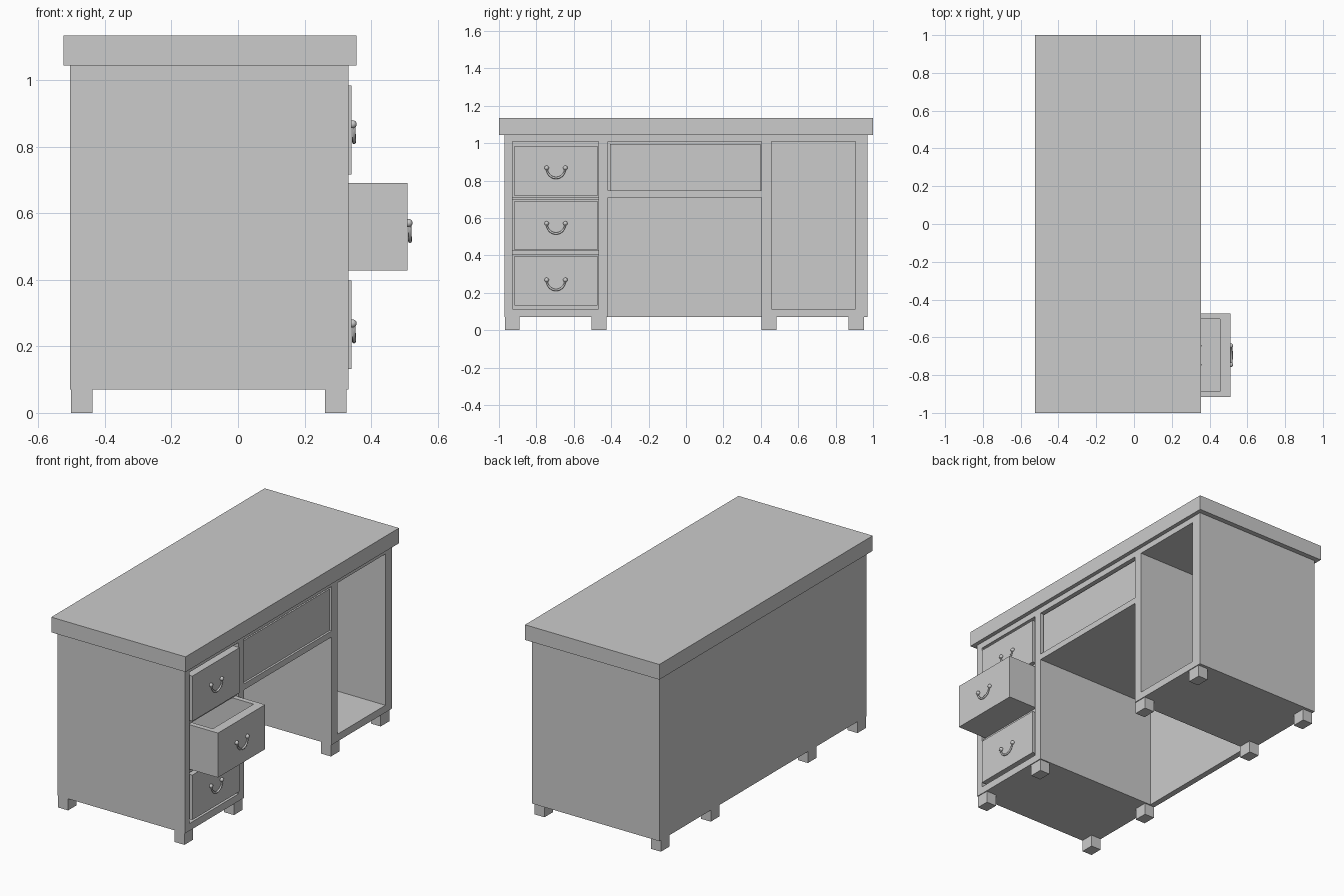
import bpy, bmesh, math
from mathutils import Matrix

if "Cube" in bpy.data.objects:
    bpy.data.objects.remove(bpy.data.objects["Cube"])


def add_cube(bm, x, y, z):
    m = Matrix.Translation(((x[0] + x[1]) / 2, (y[0] + y[1]) / 2, (z[0] + z[1]) / 2))
    m = m @ Matrix.Diagonal((x[1] - x[0], y[1] - y[0], z[1] - z[0], 1))
    bmesh.ops.create_cube(bm, size=1, matrix=m)


def boxes(name, parts):
    """One object made of several (x, y, z) range boxes."""
    bm = bmesh.new()
    for p in parts:
        add_cube(bm, *p)
    me = bpy.data.meshes.new(name)
    bm.to_mesh(me)
    bm.free()
    ob = bpy.data.objects.new(name, me)
    bpy.context.collection.objects.link(ob)
    return ob


def drawer(name, face, length, y, z, front=0.055, wall=0.03):
    """Open-topped tray whose front panel ends at x = face."""
    back, inner = face - length, face - front
    boxes(name, [
        ((inner, face), y, z),
        ((back, back + wall), y, z),
        ((back + wall, inner), (y[0], y[0] + wall), z),
        ((back + wall, inner), (y[1] - wall, y[1]), z),
        ((back + wall, inner), (y[0] + wall, y[1] - wall), (z[0], z[0] + wall)),
    ])


def handle(name, face, y, z, half=0.05, drop=0.054):
    """Two knobs joined by a hanging half-round bail."""
    x = face + 0.003
    cu = bpy.data.curves.new(name + "_bail", 'CURVE')
    cu.dimensions = '3D'
    cu.bevel_depth = 0.005
    cu.bevel_resolution = 2
    cu.use_fill_caps = True
    sp = cu.splines.new('POLY')
    n = 16
    sp.points.add(n)
    for i in range(n + 1):
        a = math.pi * i / n
        sp.points[i].co = (x + 0.004, y - half * math.cos(a), z - drop * math.sin(a), 1)
        sp.points[i].radius = 0.8 + 0.4 * math.sin(a)
    sp.use_smooth = True
    ob = bpy.data.objects.new(name + "_bail", cu)
    bpy.context.collection.objects.link(ob)
    bm = bmesh.new()
    for s in (-1, 1):
        bmesh.ops.create_uvsphere(bm, u_segments=16, v_segments=10, radius=0.012,
                                  matrix=Matrix.Translation((x, y + s * half, z)))
    for f in bm.faces:
        f.smooth = True
    me = bpy.data.meshes.new(name + "_knobs")
    bm.to_mesh(me)
    bm.free()
    bpy.context.collection.objects.link(bpy.data.objects.new(name + "_knobs", me))


B, F = -0.505, 0.332          # carcass back and front
BI = B + 0.035                # inside face of the back panel
Z0, Z1 = 0.07, 1.045          # carcass bottom and top

# Table top
boxes("table_top", [((-0.525, 0.356), (-1, 1), (Z1, 1.135))])

# Back panel
boxes("back_panel", [((B, BI), (-0.97, 0.97), (Z0, Z1))])

# Pedestals: outer wall, inner wall, floor and ceiling
for name, outer, inner, mid in (
        ("drawer_pedestal", (-0.97, -0.928), (-0.468, -0.418), (-0.928, -0.468)),
        ("open_cupboard", (0.907, 0.97), (0.404, 0.457), (0.457, 0.907))):
    boxes(name, [
        ((BI, F), outer, (Z0, Z1)),
        ((BI, F), inner, (Z0, Z1)),
        ((BI, F), mid, (Z0, 0.113)),
        ((BI, F), mid, (1.01, Z1)),
    ])

# Rails between the side drawers
boxes("drawer_rails", [((BI, 0.32), (-0.928, -0.468), z)
                       for z in ((0.405, 0.425), (0.695, 0.713))])

# Middle drawer housing above the knee hole
boxes("middle_housing", [((BI, F), (-0.418, 0.404), (0.71, 0.746)),
                         ((BI, F), (-0.418, 0.404), (1.01, Z1))])
drawer("middle_drawer", 0.322, 0.75, (-0.405, 0.397), (0.748, 0.995))

# Side drawers, the second one pulled out
for name, face, z, hz in (
        ("top_drawer", 0.342, (0.717, 0.985), 0.868),
        ("open_drawer", 0.51, (0.428, 0.692), 0.571),
        ("bottom_drawer", 0.342, (0.132, 0.398), 0.269)):
    drawer(name, face, 0.78, (-0.916, -0.474), z)
    handle(name + "_handle", face, -0.695, hz)

# Feet
for i, y in enumerate(((-0.968, -0.89), (-0.505, -0.425), (0.404, 0.485), (0.87, 0.952))):
    for side, x in (("back", (-0.502, -0.437)), ("front", (0.262, 0.327))):
        boxes(f"{side}_foot_{i + 1}", [(x, y, (0, Z0))])
